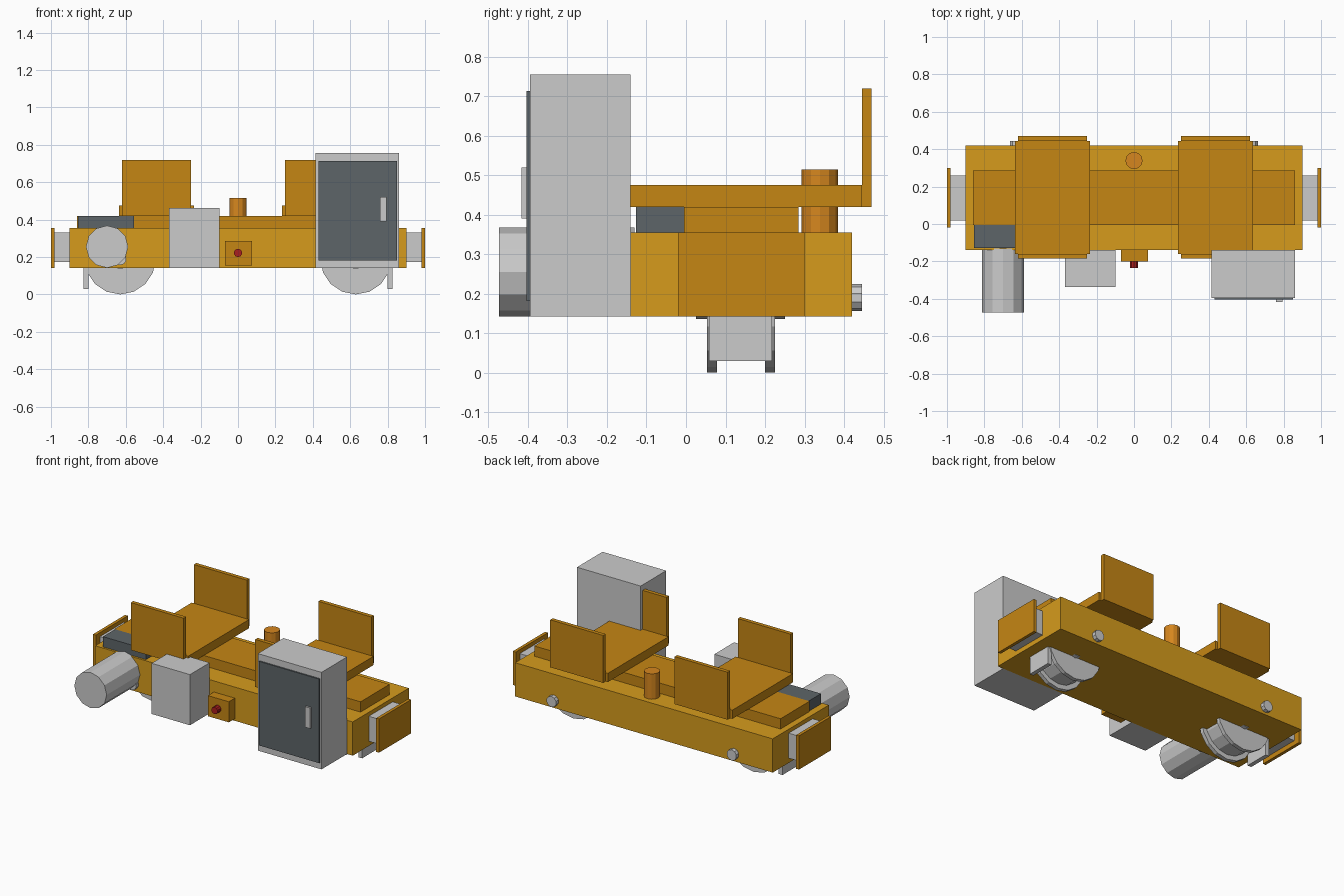
import bpy, bmesh
from math import pi
from mathutils import Matrix

if "Cube" in bpy.data.objects:
    bpy.data.objects.remove(bpy.data.objects["Cube"])


def material(name, r, g, b):
    m = bpy.data.materials.new(name)
    m.diffuse_color = (r, g, b, 1)
    m.use_nodes = True
    m.node_tree.nodes["Principled BSDF"].inputs["Base Color"].default_value = m.diffuse_color
    return m


YELLOW = material("yellow_paint", 0.67, 0.33, 0.012)
OCHRE = material("ochre_paint", 0.56, 0.24, 0.007)
ORANGE = material("orange_paint", 0.67, 0.24, 0.013)
DARK = material("dark_grey", 0.11, 0.13, 0.14)
RED = material("red_button", 0.40, 0.013, 0.013)


def finish(name, bm, mat):
    mesh = bpy.data.meshes.new(name)
    bmesh.ops.recalc_face_normals(bm, faces=bm.faces)
    bm.to_mesh(mesh)
    bm.free()
    ob = bpy.data.objects.new(name, mesh)
    bpy.context.collection.objects.link(ob)
    if mat:
        mesh.materials.append(mat)
    return ob


def box(name, x, y, z, mat=None):
    """Box from (min, max) ranges."""
    bm = bmesh.new()
    mid = [(a + b) / 2 for a, b in (x, y, z)]
    size = [b - a for a, b in (x, y, z)]
    bmesh.ops.create_cube(bm, size=1, matrix=Matrix.Translation(mid) @ Matrix.Diagonal((*size, 1)))
    return finish(name, bm, mat)


def lathe_y(name, x, z, profile, sides, mat=None):
    """Solid turned around a y axis; profile is a list of (y, radius)."""
    bm = bmesh.new()
    rings = []
    for y, r in profile:
        circle = bmesh.ops.create_circle(
            bm, segments=sides, radius=r,
            matrix=Matrix.Translation((x, y, z)) @ Matrix.Rotation(pi / 2, 4, 'X'))
        rings.append(circle["verts"])
    for a, b in zip(rings, rings[1:]):
        for i in range(sides):
            j = (i + 1) % sides
            bm.faces.new((a[i], a[j], b[j], b[i]))
    bm.faces.new(rings[0])
    bm.faces.new(rings[-1])
    return finish(name, bm, mat)


# Chassis and deck
box("chassis", (-0.9, 0.9), (-0.14, 0.42), (0.142, 0.355), YELLOW)
box("deck_slab", (-0.86, 0.86), (-0.005, 0.285), (0.355, 0.42), OCHRE)
box("deck_box", (-0.855, -0.555), (-0.127, -0.005), (0.355, 0.42), DARK)

# Everything repeated at both ends
for side, s in (("left", -1), ("right", 1)):
    def span(a, b):
        return tuple(sorted((s * a, s * b)))

    # Bumper
    box(f"bumper_block_{side}", span(0.9, 0.98), (0.02, 0.26), (0.172, 0.33))
    box(f"bumper_plate_{side}", span(0.98, 1.0), (-0.02, 0.30), (0.142, 0.355), OCHRE)
    # Load cradle with two upright guides
    box(f"cradle_bed_{side}", span(0.235, 0.635), (-0.16, 0.445), (0.42, 0.475), OCHRE)
    box(f"cradle_guide_back_{side}", span(0.25, 0.62), (0.445, 0.47), (0.42, 0.72), OCHRE)
    box(f"cradle_guide_front_{side}", span(0.25, 0.62), (-0.185, -0.16), (0.42, 0.72), OCHRE)
    # Double-flanged wheel, hub, axle caps and rail scraper
    wx, wz = s * 0.63, 0.19
    lathe_y(f"wheel_{side}", wx, wz,
            [(0.053, 0.19), (0.078, 0.19), (0.078, 0.16), (0.20, 0.16), (0.20, 0.19), (0.225, 0.19)], 16)
    lathe_y(f"wheel_hub_{side}", wx, wz, [(0.025, 0.054), (0.25, 0.054)], 12)
    lathe_y(f"axle_{side}", wx, wz, [(-0.165, 0.034), (0.445, 0.034)], 10)
    box(f"rail_scraper_{side}", span(0.80, 0.827), (0.058, 0.218), (0.03, 0.142))

# Control cabinet
box("cabinet", (0.415, 0.86), (-0.395, -0.14), (0.142, 0.755))
box("cabinet_door", (0.43, 0.85), (-0.404, -0.395), (0.182, 0.713), DARK)
box("door_handle", (0.76, 0.795), (-0.416, -0.404), (0.39, 0.52))

# Drive motor and gearbox
lathe_y("motor", -0.70, 0.255, [(-0.473, 0.113), (-0.13, 0.113)], 12)
box("gearbox", (-0.368, -0.10), (-0.337, -0.14), (0.142, 0.462))

# Emergency stop
box("stop_box", (-0.07, 0.076), (-0.20, -0.14), (0.155, 0.285), OCHRE)
lathe_y("stop_button", 0.0, 0.222, [(-0.235, 0.022), (-0.20, 0.022)], 10, RED)

# Warning beacon on the rear edge of the deck
bm = bmesh.new()
bmesh.ops.create_cone(bm, cap_ends=True, segments=12, radius1=0.046, radius2=0.046,
                      depth=0.16, matrix=Matrix.Translation((0, 0.339, 0.435)))
finish("beacon", bm, ORANGE)
